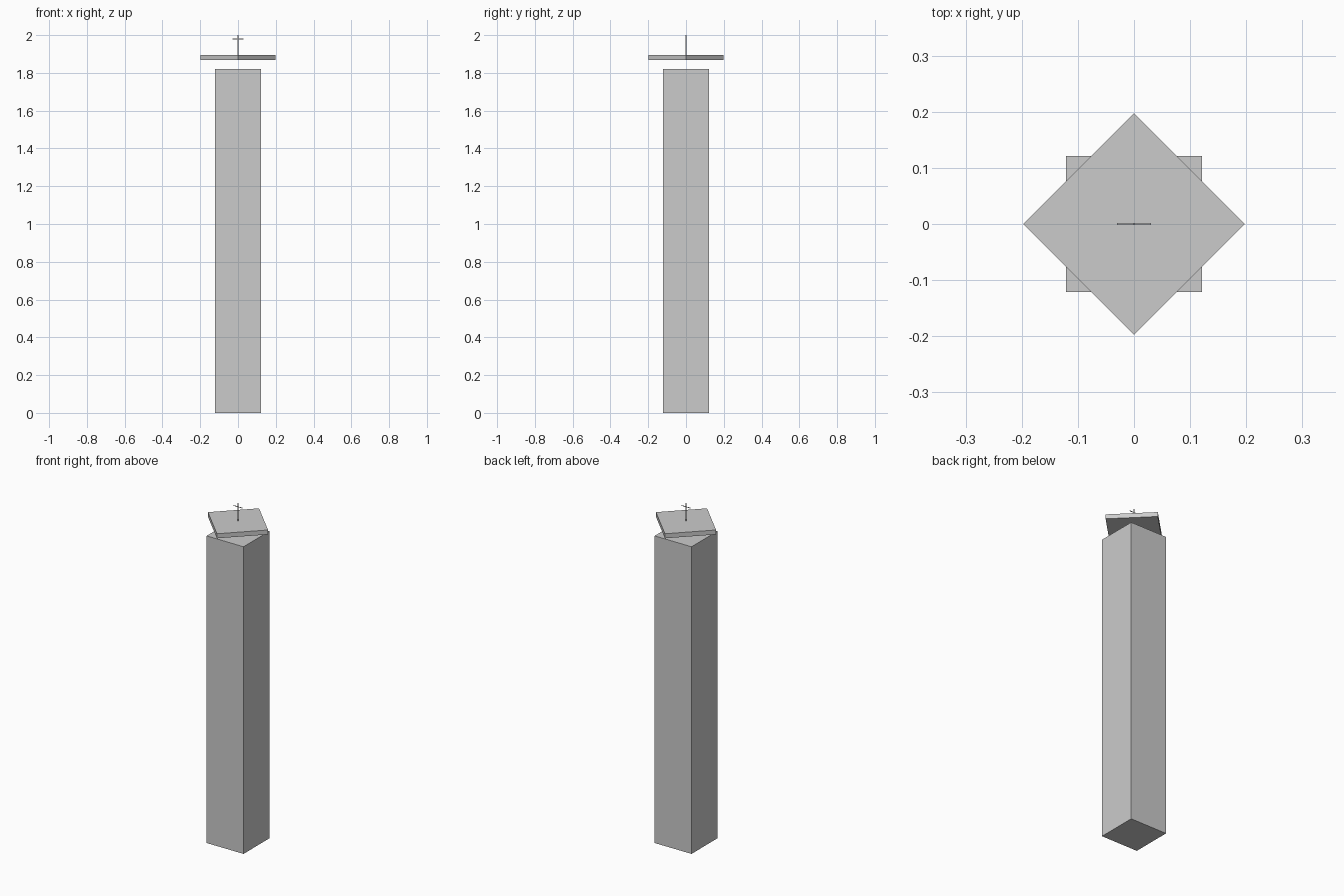
import bpy
from math import radians

if "Cube" in bpy.data.objects:
    bpy.data.objects.remove(bpy.data.objects["Cube"])


def box(name, size, z0, z1, angle=0):
    """Upright box centred on the z axis, spanning z0 to z1."""
    bpy.ops.mesh.primitive_cube_add(size=1, location=(0, 0, (z0 + z1) / 2))
    ob = bpy.context.object
    ob.name = name
    ob.scale = (size[0], size[1], z1 - z0)
    ob.rotation_euler.z = radians(angle)
    bpy.ops.object.transform_apply(location=False, rotation=True, scale=True)
    return ob


# Square tower shaft
box("tower_shaft", (0.242, 0.242), 0, 1.821)

# Floating roof slab, turned 45 degrees
box("roof_slab", (0.279, 0.279), 1.868, 1.895, 45)

# Thin antenna mast with crossbar
box("antenna_mast", (0.004, 0.004), 1.895, 2.0)
box("antenna_crossbar", (0.06, 0.003), 1.978, 1.981)
